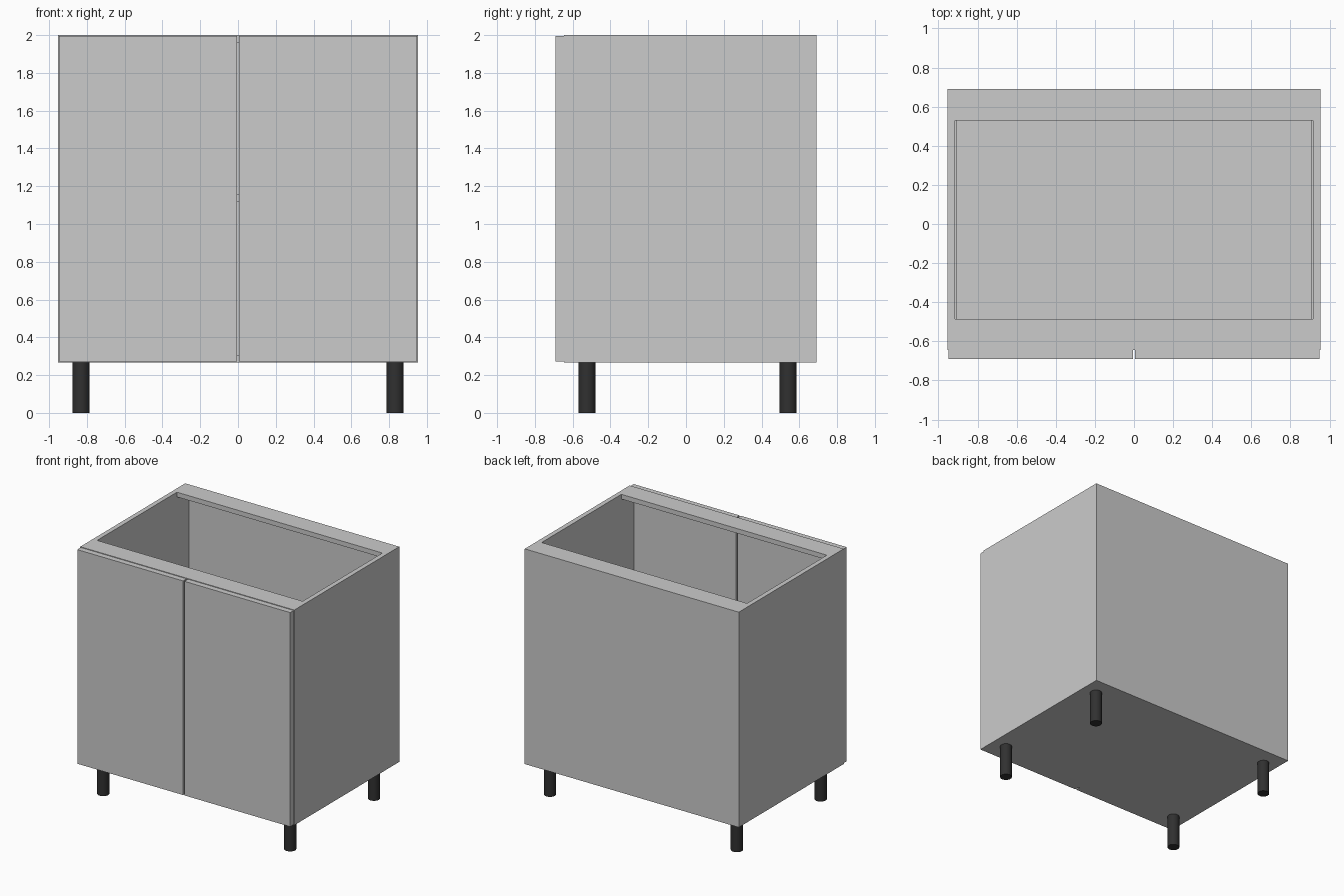
import bpy

if "Cube" in bpy.data.objects:
    bpy.data.objects.remove(bpy.data.objects["Cube"])

W, T = 0.953, 0.038             # half width, board thickness
Y0, Y1 = -0.645, 0.69           # carcass front and back
Z0, Z1 = 0.268, 2.0             # carcass bottom and top
INNER = W - T
BACK = 0.007                    # thin back sheet


def board(name, x0, x1, y0, y1, z0, z1):
    bpy.ops.mesh.primitive_cube_add(
        size=1, location=((x0 + x1) / 2, (y0 + y1) / 2, (z0 + z1) / 2))
    ob = bpy.context.object
    ob.name = name
    ob.scale = (x1 - x0, y1 - y0, z1 - z0)
    bpy.ops.object.transform_apply(location=False, rotation=False, scale=True)
    return ob


# Carcass boards
board("bottom_panel", -INNER, INNER, Y0, Y1 - BACK, Z0, Z0 + T)
board("back_panel", -INNER, INNER, Y1 - BACK, Y1, Z0, Z1)
board("front_rail", -INNER, INNER, Y0, -0.485, Z1 - T, Z1)
board("back_rail", -INNER, INNER, 0.53, Y1 - BACK, Z1 - T, Z1)

# Shelf, slightly narrower than the inside
board("shelf", -0.908, 0.908, -0.6, Y1 - BACK, 1.119, 1.119 + T)

# Legs material
dark = bpy.data.materials.new("dark_plastic")
dark.diffuse_color = (0.03, 0.03, 0.03, 1)
dark.use_nodes = True
dark.node_tree.nodes["Principled BSDF"].inputs["Base Color"].default_value = dark.diffuse_color

# Side panels, doors and legs on both sides
for side, s in (("left", -1), ("right", 1)):
    xa, xb = sorted((s * INNER, s * W))
    board(side + "_side_panel", xa, xb, Y0, Y1, Z0, Z1)
    xa, xb = sorted((s * 0.006, s * 0.948))
    board(side + "_door", xa, xb, -0.69, Y0, 0.272, 1.995)
    for end, y in (("front", -0.525), ("back", 0.541)):
        bpy.ops.mesh.primitive_cylinder_add(
            vertices=32, radius=0.045, depth=Z0, location=(s * 0.832, y, Z0 / 2))
        leg = bpy.context.object
        leg.name = f"{end}_{side}_leg"
        leg.data.materials.append(dark)
        bpy.ops.object.shade_smooth_by_angle()
